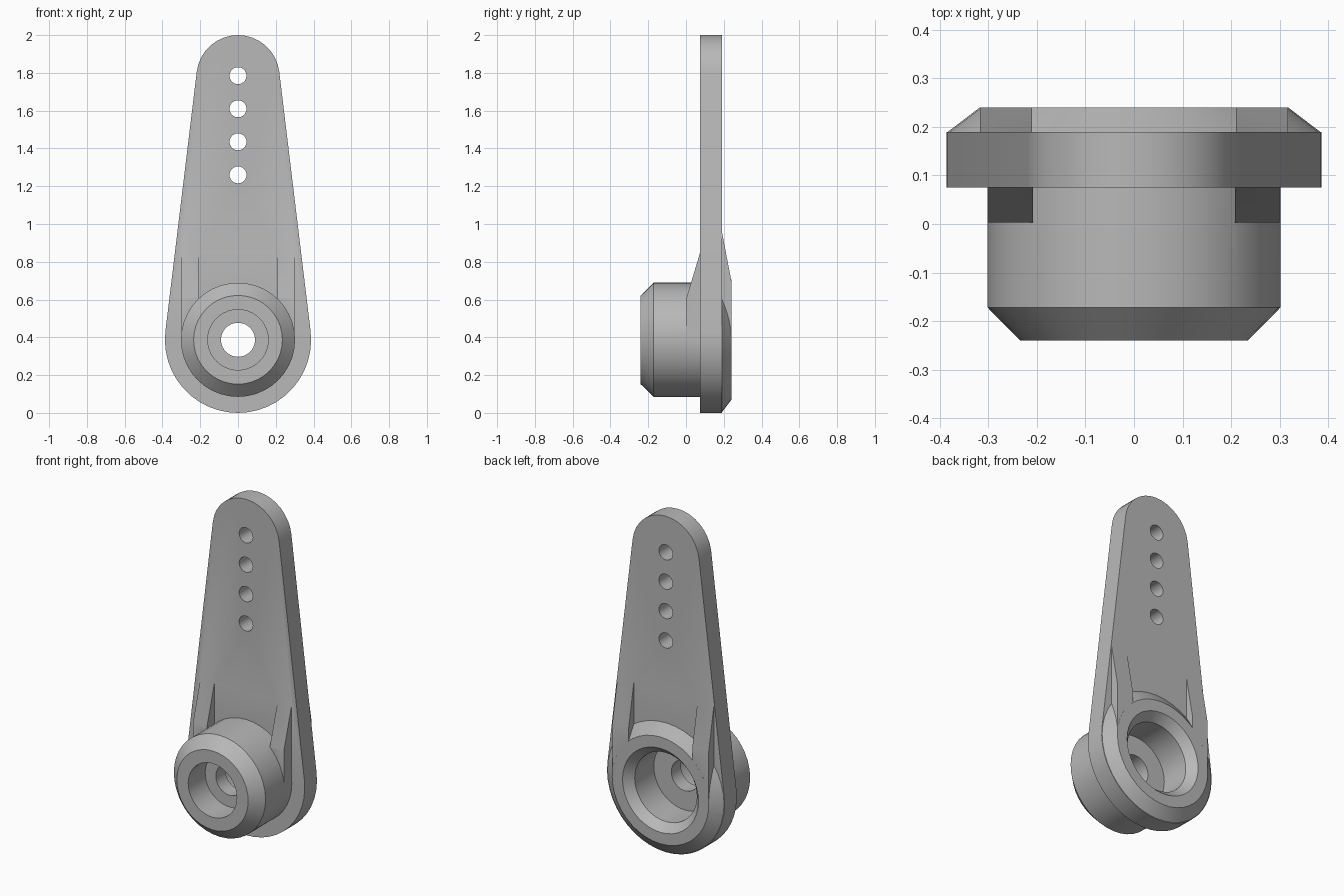
import bpy, bmesh
from math import sin, cos, pi, asin

cube = bpy.data.objects.get("Cube")
if cube:
    bpy.data.objects.remove(cube, do_unlink=True)

HUB_Z = 0.387             # height of the hub axis
TIP_Z, TIP_R = 1.78, 0.22
BASE_R = 0.387
FRONT, BACK = 0.075, 0.19  # plate faces

grey = bpy.data.materials.new("grey_plastic")
grey.use_nodes = True
colour = (0.48, 0.48, 0.48, 1)
grey.diffuse_color = colour
grey.node_tree.nodes["Principled BSDF"].inputs["Base Color"].default_value = colour


def loft(name, rings):
    """Closed solid through a list of equal-length point rings."""
    bm = bmesh.new()
    loops = [[bm.verts.new(p) for p in ring] for ring in rings]
    n = len(loops[0])
    for a, b in zip(loops, loops[1:]):
        for i in range(n):
            j = (i + 1) % n
            bm.faces.new((a[i], a[j], b[j], b[i]))
    bm.faces.new(loops[0][::-1])
    bm.faces.new(loops[-1])
    bmesh.ops.recalc_face_normals(bm, faces=bm.faces)
    mesh = bpy.data.meshes.new(name)
    bm.to_mesh(mesh)
    bm.free()
    mesh.materials.append(grey)
    obj = bpy.data.objects.new(name, mesh)
    bpy.context.scene.collection.objects.link(obj)
    return obj


def turned(name, profile, z=HUB_Z, n=40):
    """Solid of revolution about the y direction from (radius, y) pairs."""
    return loft(name, [[(r * cos(2 * pi * i / n), y, z + r * sin(2 * pi * i / n))
                        for i in range(n)] for r, y in profile])


def rib(name, x0, x1, side):
    """Side profile in (y, z) extruded across x."""
    return loft(name, [[(x, y, z) for y, z in side] for x in (x0, x1)])


def arc(z, r, start, end, n):
    return [(r * cos(start + (end - start) * i / n),
             z + r * sin(start + (end - start) * i / n)) for i in range(n + 1)]


# Tapered plate with round ends
tilt = asin((BASE_R - TIP_R) / (TIP_Z - HUB_Z))
outline = (arc(TIP_Z, TIP_R, tilt, pi - tilt, 16)
           + arc(HUB_Z, BASE_R, pi - tilt, 2 * pi + tilt, 24))
arm = loft("servo_arm", [[(x, y, z) for x, z in outline] for y in (FRONT, BACK)])

# Hub with a chamfered front collar and a bevelled back rim
added = [turned("hub", [(0.235, -0.24), (0.302, -0.172), (0.302, 0.13),
                        (0.385, BACK - 0.001), (0.318, 0.24)])]

# Tapering ribs on both faces
for s in (-1, 1):
    added.append(rib("front_rib", s * 0.208, s * 0.3,
                     [(0.13, 0.40), (0.003, 0.40), (0.003, 0.61),
                      (FRONT, 0.85), (0.13, 0.85)]))
    added.append(rib("back_rib", s * 0.21, s * 0.317,
                     [(0.13, 0.40), (0.2398, 0.40), (0.2398, 0.70),
                      (BACK, 0.96), (0.13, 0.96)]))

# Stepped bore and the row of link holes
removed = [turned("front_bore", [(0.16, -0.3), (0.16, -0.08)]),
           turned("screw_hole", [(0.09, -0.2), (0.09, 0.1)]),
           turned("back_bore", [(0.205, 0.01), (0.205, 0.19), (0.25, 0.24), (0.25, 0.3)])]
for i in range(4):
    removed.append(turned("link_hole", [(0.045, 0), (0.045, 0.3)], 1.26 + 0.175 * i, 24))

bpy.context.view_layer.objects.active = arm
arm.select_set(True)
for parts, operation in ((added, 'UNION'), (removed, 'DIFFERENCE')):
    for part in parts:
        part.hide_render = True
        mod = arm.modifiers.new("join", 'BOOLEAN')
        mod.solver = 'EXACT'
        mod.operation = operation
        mod.object = part
        bpy.ops.object.modifier_apply(modifier=mod.name)
        bpy.data.objects.remove(part, do_unlink=True)

bpy.ops.object.shade_smooth_by_angle(angle=pi / 7)
